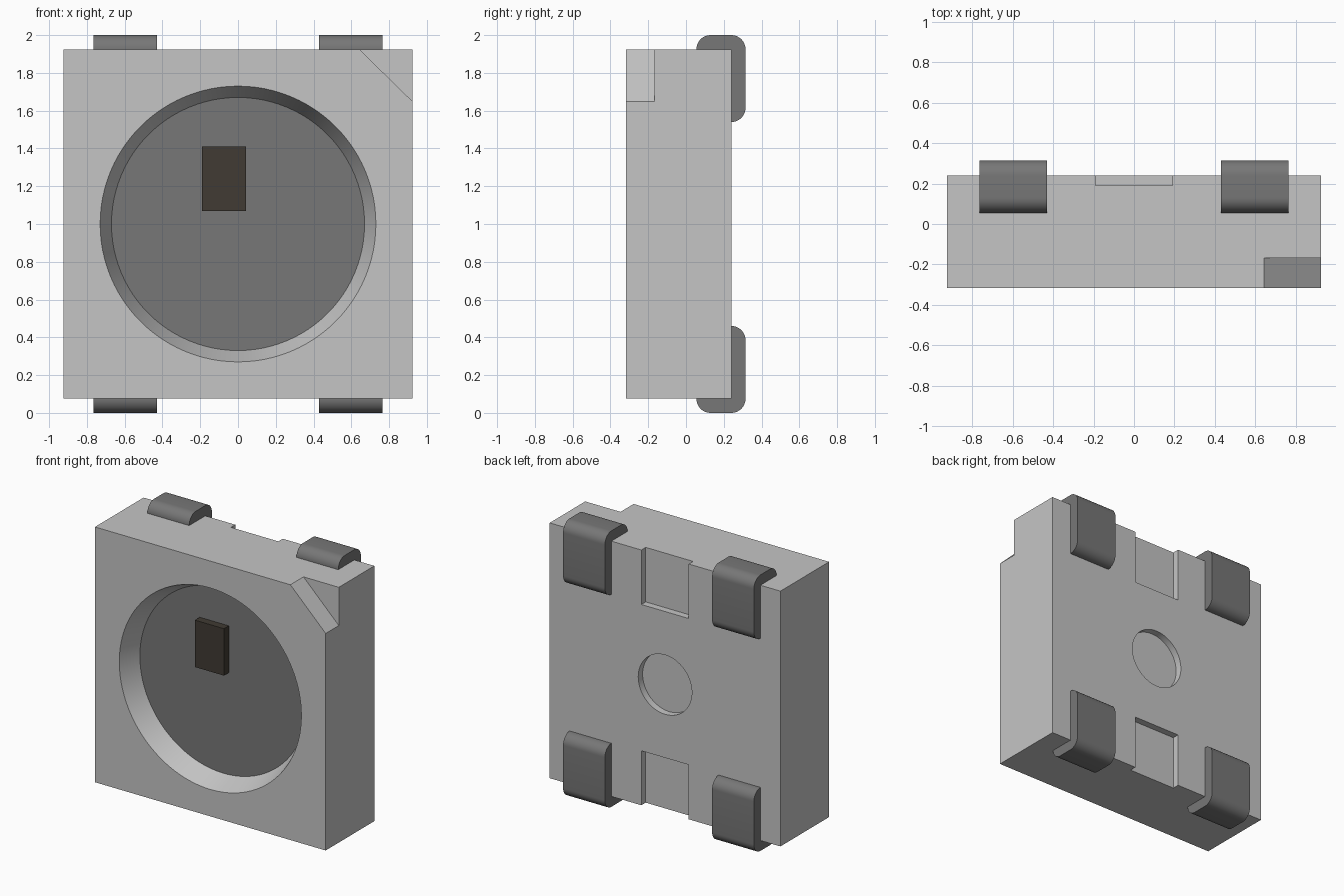
import bpy, bmesh, math
from mathutils import Matrix, Vector

if "Cube" in bpy.data.objects:
    bpy.data.objects.remove(bpy.data.objects["Cube"], do_unlink=True)

FRONT, BACK, FLOOR = -0.317, 0.24, -0.167   # y of body faces and cavity floor
HALF, MID = 0.925, 1.0                      # body half width, centre height


def material(name, rgb):
    m = bpy.data.materials.new(name)
    m.diffuse_color = (*rgb, 1)
    m.use_nodes = True
    m.node_tree.nodes["Principled BSDF"].inputs["Base Color"].default_value = (*rgb, 1)
    return m


LIGHT = material("light grey plastic", (0.56, 0.56, 0.56))
DARK = material("dark grey metal", (0.185, 0.185, 0.185))
CHIP = material("brown black chip", (0.052, 0.043, 0.033))


def to_object(name, bm, mat):
    bmesh.ops.recalc_face_normals(bm, faces=bm.faces[:])
    me = bpy.data.meshes.new(name)
    bm.to_mesh(me)
    bm.free()
    ob = bpy.data.objects.new(name, me)
    bpy.context.collection.objects.link(ob)
    me.materials.append(mat)
    return ob


def box(name, lo, hi, mat):
    bm = bmesh.new()
    bmesh.ops.create_cube(bm, size=1)
    lo, hi = Vector(lo), Vector(hi)
    for v in bm.verts:
        v.co = (lo + hi) / 2 + v.co * (hi - lo)
    return to_object(name, bm, mat)


def cone(name, y0, r0, y1, r1, mat, n=96):
    """Frustum along y, radius r0 at y0 and r1 at y1."""
    bm = bmesh.new()
    bmesh.ops.create_cone(bm, cap_ends=True, segments=n, radius1=r0, radius2=r1, depth=y1 - y0)
    bmesh.ops.transform(bm, verts=bm.verts[:], matrix=Matrix.Translation((0, (y0 + y1) / 2, MID))
                        @ Matrix.Rotation(-math.pi / 2, 4, 'X'))
    return to_object(name, bm, mat)


def prism(name, points, step, mat):
    """Extrude a closed outline by the step vector."""
    bm = bmesh.new()
    face = bm.faces.new([bm.verts.new(p) for p in points])
    out = bmesh.ops.extrude_face_region(bm, geom=[face])
    bmesh.ops.translate(bm, vec=step,
                        verts=[g for g in out["geom"] if isinstance(g, bmesh.types.BMVert)])
    return to_object(name, bm, mat)


def smooth(ob):
    bpy.ops.object.select_all(action='DESELECT')
    ob.select_set(True)
    bpy.context.view_layer.objects.active = ob
    bpy.ops.object.shade_smooth_by_angle(angle=math.radians(30))


# Housing with its cut-outs
body = box("housing", (-HALF, FRONT, MID - HALF), (HALF, BACK, MID + HALF), LIGHT)
slope = 0.06 / (FLOOR - FRONT)
cutters = [
    cone("cavity_cutter", FRONT - 0.1, 0.73 + 0.1 * slope, FLOOR, 0.67, LIGHT),
    cone("back_hole_cutter", BACK - 0.05, 0.215, BACK + 0.1, 0.215, LIGHT, 64),
    box("top_groove_cutter", (-0.19, BACK - 0.05, 1.53), (0.19, BACK + 0.1, 2.1), LIGHT),
    box("bottom_groove_cutter", (-0.19, BACK - 0.05, -0.1), (0.19, BACK + 0.1, 0.47), LIGHT),
    # corner mark at the upper left front corner
    prism("corner_cutter", [(0.54, FRONT - 0.1, 2.025), (1.025, FRONT - 0.1, 1.55),
                            (1.1, FRONT - 0.1, 2.1)], (0, FLOOR - FRONT + 0.1, 0), LIGHT),
]
bpy.context.view_layer.objects.active = body
for c in cutters:
    c.hide_render = True
    mod = body.modifiers.new(c.name, 'BOOLEAN')
    mod.operation, mod.solver, mod.object = 'DIFFERENCE', 'EXACT', c
    bpy.ops.object.modifier_apply(modifier=mod.name)
    bpy.data.objects.remove(c, do_unlink=True)

# Dark cavity floor
body.data.materials.clear()
body.data.materials.append(LIGHT)
body.data.materials.append(DARK)
for p in body.data.polygons:
    c = p.center
    on_floor = abs(c.y - FLOOR) < 0.002 and p.normal.y < -0.9
    p.material_index = 1 if on_floor and math.hypot(c.x, c.z - MID) < 0.68 else 0
smooth(body)

# Chip on the cavity floor
box("chip", (-0.19, FLOOR - 0.055, 1.07), (0.043, FLOOR + 0.005, 1.41), CHIP)

# Four wrapped terminals with rounded L section
R = 0.075


def arc(cy, cz, start):
    return [(cy + R * math.cos(math.radians(start - 90 * i / 10)),
             cz + R * math.sin(math.radians(start - 90 * i / 10))) for i in range(11)]


outline = (arc(0.13, 1.925, 180) + arc(BACK, 1.925, 90) + arc(BACK, 1.615, 0)
           + [(BACK - 0.01, 1.54), (BACK - 0.01, 1.915), (0.055, 1.915)])
for row, flip in (("top", False), ("bottom", True)):
    for side, x in (("left", 0.43), ("right", -0.765)):
        pts = [(x, y, 2 - z if flip else z) for y, z in outline]
        smooth(prism(f"{row}_{side}_terminal", pts, (0.335, 0, 0), DARK))
